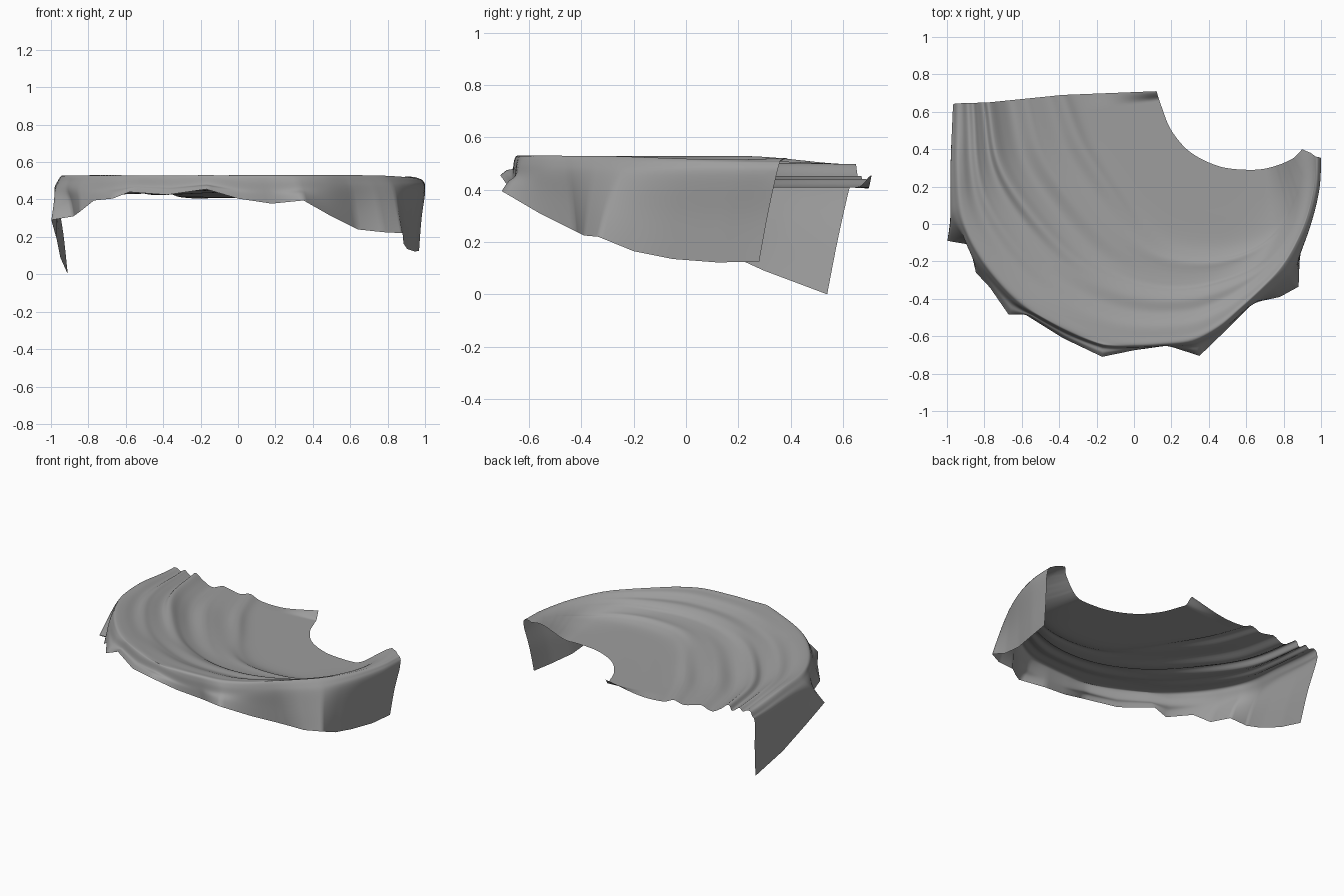
import bpy, math

if "Cube" in bpy.data.objects:
    bpy.data.objects.remove(bpy.data.objects["Cube"])

# Spline helpers
def catmull(pts, s, smooth=True):
    """Point at index-parameter s on a Catmull-Rom (or straight) path of any dimension."""
    n = len(pts) - 1
    i = min(int(s), n - 1)
    f = s - i
    p1, p2 = pts[i], pts[i + 1]
    if not smooth:
        return [a + (b - a) * f for a, b in zip(p1, p2)]
    p0 = pts[i - 1] if i else [2 * a - b for a, b in zip(p1, p2)]
    p3 = pts[i + 2] if i + 2 <= n else [2 * b - a for a, b in zip(p1, p2)]
    return [0.5 * (2 * b + (c - a) * f + (2 * a - 5 * b + 4 * c - d) * f * f
                   + (3 * b - a - 3 * c + d) * f ** 3)
            for a, b, c, d in zip(p0, p1, p2, p3)]

def resample(pts, count):
    """Evenly spaced points along the spline."""
    dense = [catmull(pts, (len(pts) - 1) * k / 600) for k in range(601)]
    acc = [0]
    for a, b in zip(dense, dense[1:]):
        acc.append(acc[-1] + math.dist(a, b))
    out, j = [], 0
    for k in range(count):
        while j < 600 and acc[j] < acc[-1] * k / (count - 1) - 1e-9:
            j += 1
        out.append(dense[j])
    return out

def ease(a, b, x):
    """Smooth step from 0 at a to 1 at b."""
    f = max(0, min(1, (x - a) / (b - a)))
    return f * f * (3 - 2 * f)

N = 148          # samples along the cloth
STEP = 5         # samples across between fold stations

# Plan curves, each from the right end round the front to the back-left edge
opening = [(.9, .4), (.84, .345), (.72, .3), (.6, .29), (.45, .31),
           (.3, .385), (.2, .5), (.15, .62), (.12, .71)]
inner_fold = [(.92, .39), (.88, .2), (.8, .02), (.65, -.11), (.45, -.165), (.2, -.14),
              (.03, -.02), (-.12, .18), (-.28, .43), (-.38, .69)]
outer_fold = [(.945, .38), (.925, .2), (.865, .02), (.76, -.14), (.6, -.27), (.3, -.36), (0, -.34),
              (-.3, -.2), (-.55, .05), (-.72, .32), (-.78, .65)]

# Rim x, y and matching hem x, y, z
edge = [
    (.972, .36, .968, .28, .125), (.965, .2, .945, .12, .122),
    (.925, .03, .905, -.05, .135), (.86, -.12, .885, -.2, .165),
    (.785, -.24, .88, -.335, .22), (.69, -.34, .78, -.39, .225),
    (.57, -.45, .64, -.42, .24), (.45, -.55, .5, -.56, .31),
    (.31, -.62, .35, -.705, .395), (.15, -.64, .18, -.65, .378),
    (0, -.645, 0, -.675, .405), (-.16, -.63, -.17, -.71, .455),
    (-.33, -.57, -.38, -.61, .425), (-.5, -.48, -.58, -.485, .44),
    (-.62, -.4, -.67, -.485, .405), (-.73, -.29, -.77, -.34, .395),
    (-.82, -.17, -.845, -.26, .335), (-.89, -.04, -.88, -.11, .31),
    (-.93, .1, -.998, -.09, .29), (-.945, .3, -.97, .08, .19),
    (-.945, .48, -.95, .3, .09), (-.945, .645, -.91, .54, 0)]

a_line, b_line, c_line = (resample(c, N) for c in (opening, inner_fold, outer_fold))
rim_hem = []
for k in range(N):
    s = (len(edge) - 1) * k / (N - 1)
    rim_hem.append(catmull(edge, s)[:2] + catmull(edge, s, False)[2:])

# Fold profile: position across (0..3), terraced height in the middle, pleated height at the back
folds = [(0, .408, .408), (.5, .409, .409), (.85, .412, .412), (1.02, .428, .442),
         (1.2, .446, .425), (1.4, .447, .443), (1.52, .448, .452), (1.7, .452, .428),
         (1.86, .459, .46), (2, .478, .502), (2.16, .494, .47), (2.36, .494, .492),
         (2.5, .505, .51), (2.66, .521, .498), (2.85, .526, .522), (3, .529, .528)]

# Draped cloth surface
verts, faces = [], []
for k in range(N):
    u = k / (N - 1)
    rx, ry, hx, hy, hz = rim_hem[k]
    plan = [a_line[k], b_line[k], c_line[k], (rx, ry)]
    right = 1 - ease(0, .24, u)          # cloth rises into a broad end
    flat = 1 - ease(.15, .38, u)         # folds fade out towards that end
    back = ease(.5, .9, u)
    sag = .035 * ease(.88, 1, u)         # back-left corner droops
    section = []
    for t, z_mid, z_back in folds:
        i = min(int(t), 2)
        f = t - i
        x, y = (plan[i][d] * (1 - f) + plan[i + 1][d] * f for d in (0, 1))
        z = z_mid + (z_back - z_mid) * back
        z += (.408 + .12 * ease(.2, 3.1, t) - z) * flat
        z += (.522 - z) * right
        z -= .012 * right * (t / 3) ** 4 + sag * (t / 3) ** 6
        # turned-up corner at the end of the opening
        z += .047 * max(0, 1 - t / .2) * ease(.95, 1, u)
        section.append((x, y, z))
    # rounded shoulder, then the hanging skirt
    hip = .525 - min(.06, (.525 - hz) * .45) - sag
    section.append((rx * 1.018 + (hx - rx) * .1, ry * 1.015 + (hy - ry) * .1, hip + .035))
    section.append((rx * 1.032 + (hx - rx) * .25, ry * 1.015 + (hy - ry) * .25, hip - .01))
    section.append((rx * 1.012 + (hx - rx) * .65, ry * 1.008 + (hy - ry) * .65, (hip + hz) / 2))
    section.append((hx, hy, hz))
    M = (len(section) - 1) * STEP + 1
    for m in range(M):
        x, y, z = catmull(section, m / STEP)
        verts.append((max(-1, min(1, x)), y, max(0, z)))

for k in range(N - 1):
    for m in range(M - 1):
        p = k * M + m
        faces.append((p, p + 1, p + M + 1, p + M))

mesh = bpy.data.meshes.new("draped_cloth")
mesh.from_pydata(verts, [], faces)
mesh.update()
mesh.shade_smooth()

# Darker grey fabric
fabric = bpy.data.materials.new("grey_fabric")
fabric.diffuse_color = (.34, .34, .34, 1)
fabric.use_nodes = True
fabric.node_tree.nodes["Principled BSDF"].inputs["Base Color"].default_value = fabric.diffuse_color
mesh.materials.append(fabric)
cloth = bpy.data.objects.new("draped_cloth", mesh)
bpy.context.collection.objects.link(cloth)
